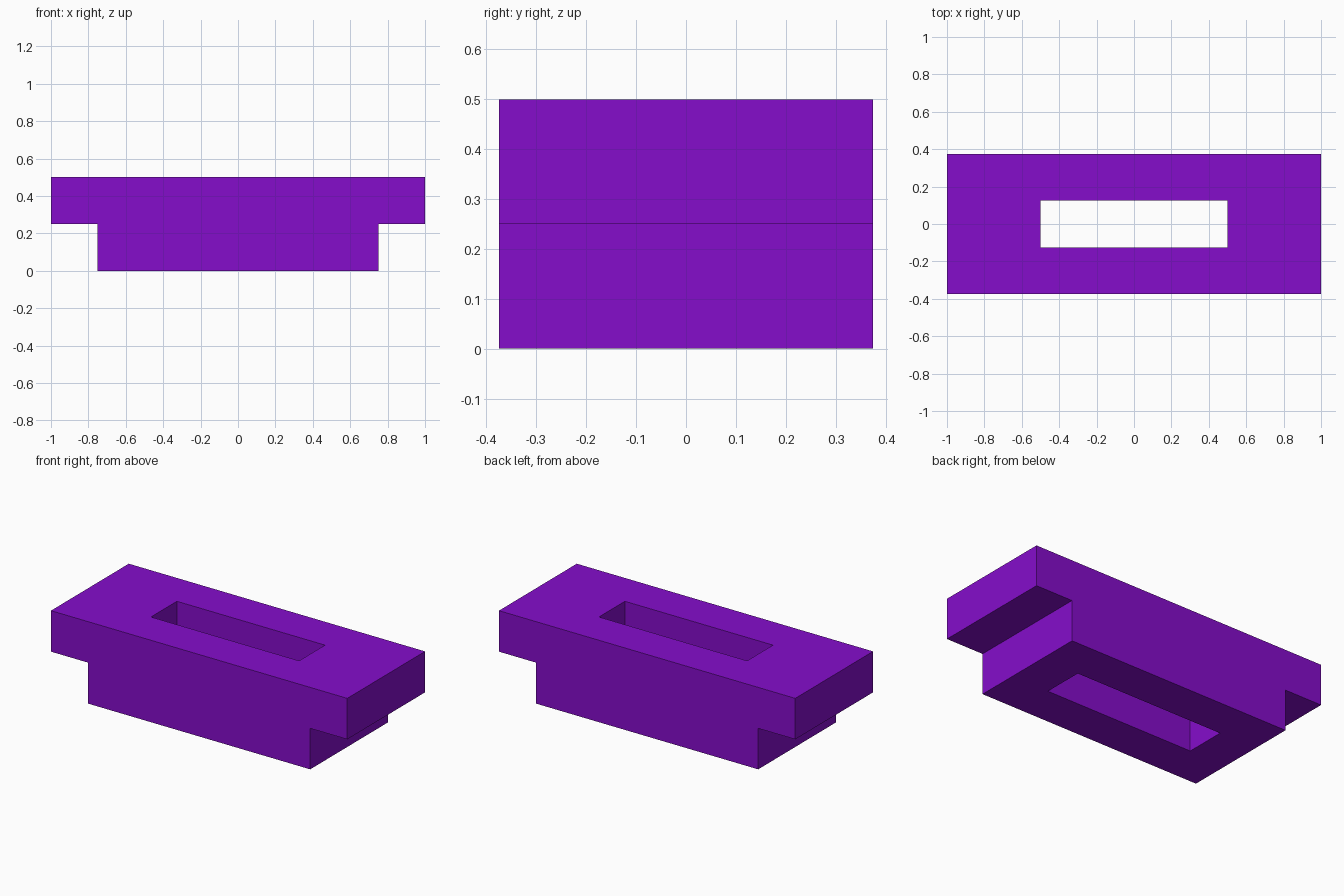
import bpy
import bmesh

cube = bpy.data.objects.get("Cube")
if cube:
    bpy.data.objects.remove(cube, do_unlink=True)

purple = bpy.data.materials.new("purple")
purple.use_nodes = True
colour = (0.235, 0.004, 0.6, 1)
purple.diffuse_color = colour
purple.node_tree.nodes["Principled BSDF"].inputs["Base Color"].default_value = colour


def prism(name, profile, half_depth):
    """Extrude an x-z profile along y, centred on y = 0."""
    bm = bmesh.new()
    face = bm.faces.new([bm.verts.new((x, -half_depth, z)) for x, z in profile])
    new = bmesh.ops.extrude_face_region(bm, geom=[face])["geom"]
    verts = [v for v in new if isinstance(v, bmesh.types.BMVert)]
    bmesh.ops.translate(bm, verts=verts, vec=(0, 2 * half_depth, 0))
    bmesh.ops.recalc_face_normals(bm, faces=bm.faces)
    mesh = bpy.data.meshes.new(name)
    bm.to_mesh(mesh)
    bm.free()
    mesh.materials.append(purple)
    obj = bpy.data.objects.new(name, mesh)
    bpy.context.collection.objects.link(obj)
    return obj


# T-shaped block: wide top plate stepping in to a narrower base
half = [(0.75, 0), (0.75, 0.25), (1, 0.25), (1, 0.5)]
block = prism("stepped_block", half + [(-x, z) for x, z in reversed(half)], 0.375)

# Rectangular slot straight through from top to bottom
cutter = prism("slot_cutter", [(-0.5, -0.1), (0.5, -0.1), (0.5, 0.6), (-0.5, 0.6)], 0.125)
cutter.hide_render = True
slot = block.modifiers.new("slot", 'BOOLEAN')
slot.operation = 'DIFFERENCE'
slot.solver = 'EXACT'
slot.object = cutter

# Apply the cut and discard the cutter
bpy.context.view_layer.objects.active = block
bpy.ops.object.modifier_apply(modifier=slot.name)
bpy.data.objects.remove(cutter, do_unlink=True)
